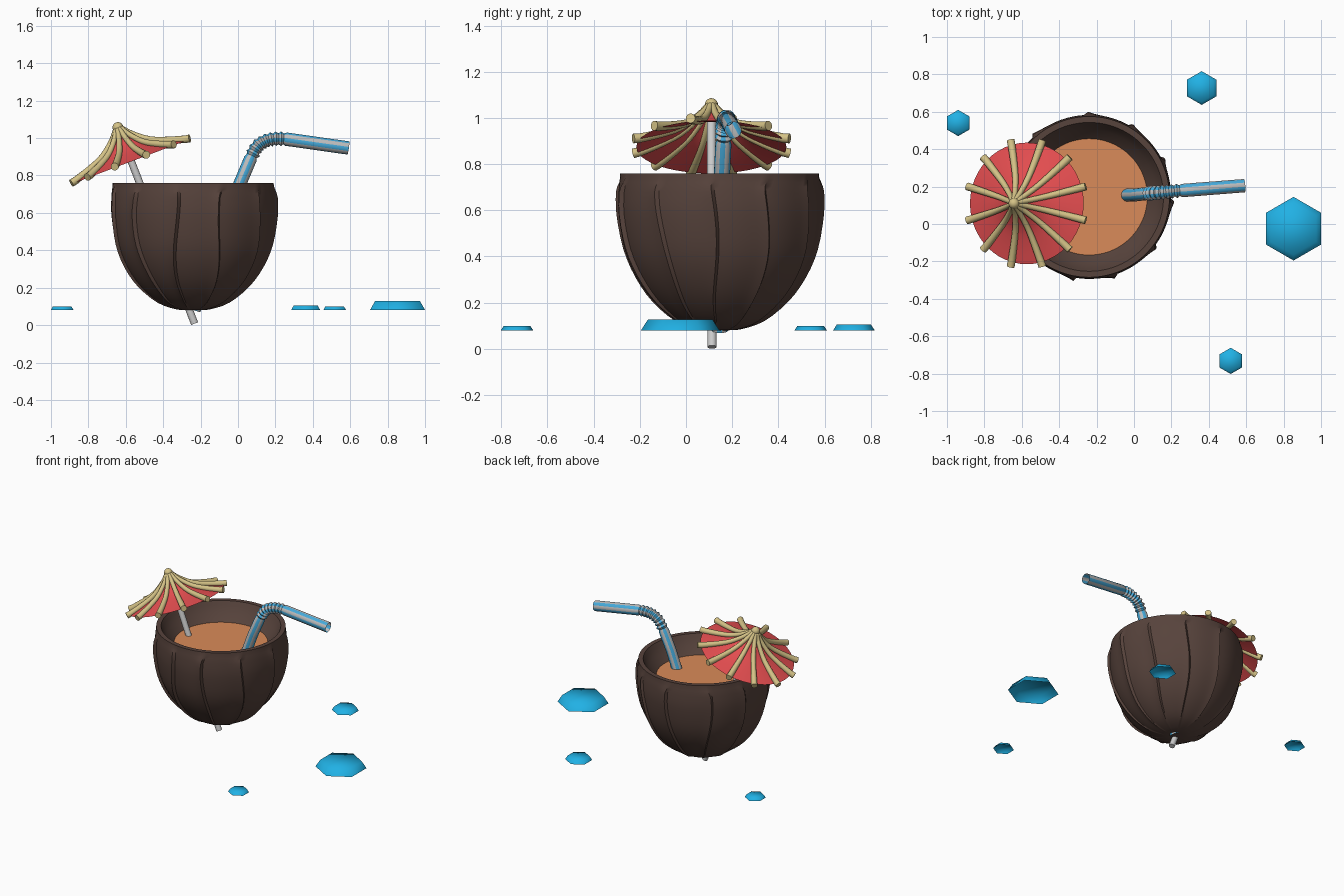
import bpy, bmesh, math, random
from mathutils import Vector, Matrix

if "Cube" in bpy.data.objects:
    bpy.data.objects.remove(bpy.data.objects["Cube"])

random.seed(4)
TAU = math.tau


def material(name, r, g, b):
    m = bpy.data.materials.new(name)
    m.diffuse_color = (r, g, b, 1)
    m.use_nodes = True
    m.node_tree.nodes["Principled BSDF"].inputs["Base Color"].default_value = m.diffuse_color
    return m


BROWN = material("shell_brown", .095, .056, .045)
ORANGE = material("juice_orange", .70, .26, .10)
RED = material("canopy_red", .78, .075, .08)
TAN = material("bamboo_tan", .66, .54, .24)
BLUE = material("stripe_blue", .06, .40, .70)
GREY = material("stripe_grey", .5, .5, .5)
ICE = material("drop_blue", .015, .44, .78)


def finish(name, bm, mats=(), angle=42):
    bmesh.ops.recalc_face_normals(bm, faces=bm.faces)
    me = bpy.data.meshes.new(name)
    bm.to_mesh(me)
    bm.free()
    for m in mats:
        me.materials.append(m)
    ob = bpy.data.objects.new(name, me)
    bpy.context.collection.objects.link(ob)
    bpy.ops.object.select_all(action='DESELECT')
    ob.select_set(True)
    bpy.context.view_layer.objects.active = ob
    bpy.ops.object.shade_smooth_by_angle(angle=math.radians(angle))
    return ob


def bridge(bm, a, b, stripe=0):
    n = len(a)
    for i in range(n):
        f = bm.faces.new((a[i], a[(i + 1) % n], b[(i + 1) % n], b[i]))
        if stripe:
            f.material_index = (i // stripe) % 2


def sweep(bm, pts, radii, sides, caps=True, stripe=0):
    """Round tube along a path, with a transported frame."""
    pts = [Vector(p) for p in pts]
    ref, prev, first = Vector((0.1, 1, 0.05)), None, None
    for k, p in enumerate(pts):
        t = (pts[min(k + 1, len(pts) - 1)] - pts[max(k - 1, 0)]).normalized()
        ref = (ref - t * ref.dot(t)).normalized()
        side = t.cross(ref)
        ring = [bm.verts.new(p + radii[k] * (ref * math.cos(TAU * i / sides)
                                             + side * math.sin(TAU * i / sides)))
                for i in range(sides)]
        if prev:
            bridge(bm, prev, ring, stripe)
        first, prev = first or ring, ring
    if caps:
        bm.faces.new(first[::-1])
        bm.faces.new(prev)


def smooth_path(ctrl, steps):
    """Catmull-Rom points through the control points."""
    c = [Vector(p) for p in ctrl]
    c = [2 * c[0] - c[1]] + c + [2 * c[-1] - c[-2]]
    out = []
    for i in range(1, len(c) - 2):
        p0, p1, p2, p3 = c[i - 1:i + 3]
        for s in range(steps):
            t = s / steps
            out.append(.5 * (2 * p1 + (p2 - p0) * t + (2 * p0 - 5 * p1 + 4 * p2 - p3) * t * t
                             + (3 * p1 - p0 - 3 * p2 + p3) * t ** 3))
    return out + [c[-2]]


# Coconut shell: lathe with 11 narrow fibre ridges outside, plain wall inside
CX, CY, RIDGES, SEG = -.24, .145, 11, 10
outer = smooth_path([(.03, .08, 0), (.09, .085, 0), (.185, .12, 0), (.285, .205, 0), (.36, .31, 0),
                     (.41, .43, 0), (.436, .58, 0), (.437, .68, 0), (.431, .74, 0)], 3)
inner = [(.43, .76), (.398, .76), (.385, .735), (.36, .69), (.31, .64), (.27, .60)]
amps = [random.uniform(.014, .02) for _ in range(RIDGES)]
shift = [random.uniform(-.04, .04) for _ in range(RIDGES)]
phase = [random.uniform(0, TAU) for _ in range(RIDGES)]
bm = bmesh.new()


def shell_ring(r, z, amount):
    ring = []
    for k in range(RIDGES):
        wob = [shift[j] + .05 * math.sin(7 * z + phase[j]) for j in (k, (k + 1) % RIDGES)]
        for s in range(SEG):
            t = s / (SEG - 1)
            a = math.radians(-2) + (k + t * .95) * TAU / RIDGES
            a += (wob[0] * (1 - t) + wob[1] * t) * min(1, amount)
            rr = r + amount * amps[k] * t ** 7
            ring.append(bm.verts.new((CX + rr * math.cos(a), CY + rr * math.sin(a), z)))
    return ring


rings = []
for p in outer:
    fade = min(1, p.x / .3) * min(1, max(0, (.75 - p.y) / .06))
    rings.append(shell_ring(p.x, p.y, fade))
rings += [shell_ring(r, z, 0) for r, z in inner]
for a, b in zip(rings, rings[1:]):
    bridge(bm, a, b)
bm.faces.new(rings[0][::-1])
finish("coconut_shell", bm, [BROWN], 40)

# Juice surface
bm = bmesh.new()
bmesh.ops.create_circle(bm, cap_ends=True, segments=48, radius=.312,
                        matrix=Matrix.Translation((CX, CY, .641)))
finish("juice", bm, [ORANGE])

# Umbrella, built upright around its own axis, then tilted
base = Vector((-.573, .11, .874))
tilt = Matrix.Translation(base) @ Matrix.Rotation(math.radians(-20.7), 4, 'Y')
prof = smooth_path([(.325, 0, 0), (.23, .03, 0), (.14, .068, 0), (.06, .13, 0), (.008, .19, 0)], 3)

bm = bmesh.new()
rings = [[bm.verts.new((p.x * math.cos(TAU * i / 48), p.x * math.sin(TAU * i / 48), p.y))
          for i in range(48)] for p in prof]
for a, b in zip(rings, rings[1:]):
    bridge(bm, a, b)
bm.transform(tilt)
finish("umbrella_canopy", bm, [RED])

bm = bmesh.new()
rib = [Vector((.35, -.004, 0))] + prof
for k in range(12):
    a = math.radians(15 + 30 * k)
    sweep(bm, [(p.x * math.cos(a), p.x * math.sin(a), p.y + .009) for p in rib],
          [.013 + .008 * p.x / .345 for p in rib], 14)
bm.transform(tilt)
finish("umbrella_ribs", bm, [TAN])

bm = bmesh.new()
bmesh.ops.create_uvsphere(bm, u_segments=16, v_segments=10, radius=.029,
                          matrix=tilt @ Matrix.Translation((0, 0, .195)))
finish("umbrella_knob", bm, [TAN])

bm = bmesh.new()
sweep(bm, [(-.635, .11, 1.04), (-.232, .113, .008)], [.02, .02], 16)
finish("umbrella_stick", bm)

# Bendy straw: straight leg, bellows, straight mouthpiece
R = .035
bend = smooth_path([(.074, .163, .905), (.102, .166, .953), (.142, .169, .982),
                    (.19, .173, .995), (.243, .178, .996)], 4)
pts = [Vector((-.235, .147, .08)), Vector((.012, .156, .76)), Vector((.066, .162, .888))]
radii = [R, R, R] + [R + .004 if k % 2 else R - .006 for k in range(len(bend))] + [R + .001] * 2
pts += bend + [Vector((.258, .179, .994)), Vector((.59, .205, .947))]
bm = bmesh.new()
sweep(bm, pts, radii, 20, caps=False, stripe=2)
finish("bendy_straw", bm, [GREY, BLUE])

# Hexagonal droplets lying around, open underneath
for n, (x, y, r) in enumerate([(.853, -.025, .17), (.362, .727, .09), (-.94, .54, .07), (.517, -.732, .07)]):
    bm = bmesh.new()
    lo, hi = [[bm.verts.new((x + q * math.cos(math.radians(30 + 60 * i)),
                             y + q * math.sin(math.radians(30 + 60 * i)), z)) for i in range(6)]
              for q, z in ((r, .08), (r * .82, .08 + .28 * r))]
    bridge(bm, lo, hi)
    bm.faces.new(hi)
    finish("droplet_%d" % (n + 1), bm, [ICE], 80)
